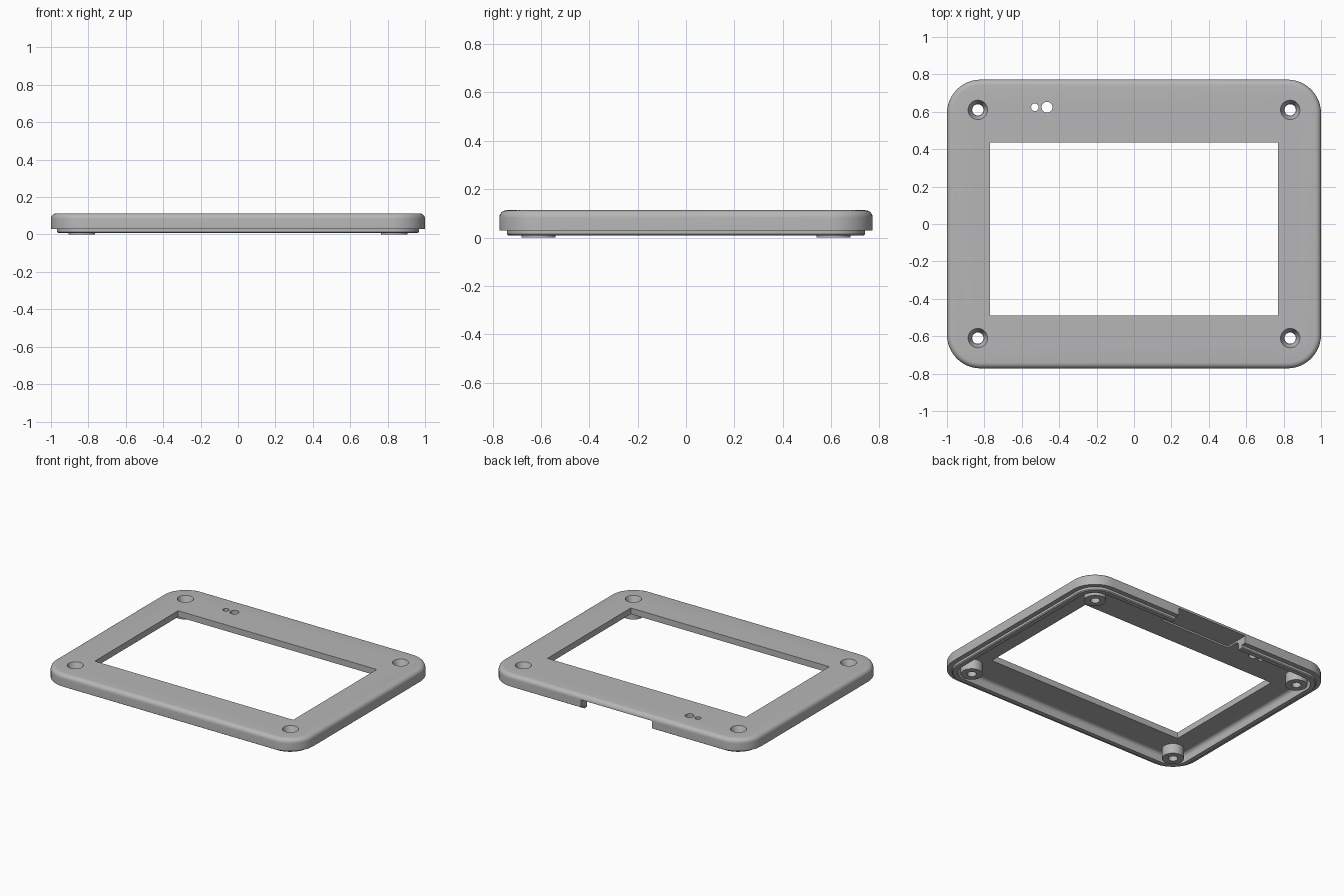
import bpy, bmesh, math
from mathutils import Matrix

cube = bpy.data.objects.get("Cube")
if cube:
    bpy.data.objects.remove(cube, do_unlink=True)

HALF_X, HALF_Y, CORNER = 1.0, 0.772, 0.18
TOP, RIM, LIP, UNDER = 0.113, 0.03, 0.008, 0.07
SCREW_X, SCREW_Y = 0.835, 0.61

grey = bpy.data.materials.new("plain grey")
grey.use_nodes = True
colour = (0.47, 0.47, 0.47, 1)
grey.diffuse_color = colour
grey.node_tree.nodes["Principled BSDF"].inputs["Base Color"].default_value = colour


def make_object(name, bm):
    bmesh.ops.recalc_face_normals(bm, faces=bm.faces[:])
    mesh = bpy.data.meshes.new(name)
    bm.to_mesh(mesh)
    bm.free()
    mesh.materials.append(grey)
    obj = bpy.data.objects.new(name, mesh)
    bpy.context.collection.objects.link(obj)
    return obj


def rounded_ring(bm, inset, z, steps=12):
    """Rounded rectangle, moved inward by inset."""
    r = CORNER - inset
    ring = []
    for quarter, (sx, sy) in enumerate([(1, 1), (-1, 1), (-1, -1), (1, -1)]):
        for i in range(steps + 1):
            a = math.pi / 2 * (quarter + i / steps)
            ring.append(bm.verts.new((sx * (HALF_X - CORNER) + r * math.cos(a),
                                      sy * (HALF_Y - CORNER) + r * math.sin(a), z)))
    return ring


def fillet(inset, z, r, steps=6):
    """Quarter round from the flat top outward and down to the wall."""
    angles = [math.pi / 2 * i / steps for i in range(steps + 1)]
    return [(inset + r * (1 - math.sin(a)), z - r * (1 - math.cos(a))) for a in angles]


def loft(name, profile):
    bm = bmesh.new()
    rings = [rounded_ring(bm, inset, z) for inset, z in profile]
    for a, b in zip(rings, rings[1:]):
        for i in range(len(a)):
            j = (i + 1) % len(a)
            bm.faces.new((a[i], a[j], b[j], b[i]))
    bm.faces.new(rings[0])
    bm.faces.new(rings[-1])
    return make_object(name, bm)


def box(name, x0, x1, y0, y1, z0, z1):
    bm = bmesh.new()
    bmesh.ops.create_cube(bm, size=1)
    size = Matrix.Diagonal((x1 - x0, y1 - y0, z1 - z0, 1))
    centre = Matrix.Translation(((x0 + x1) / 2, (y0 + y1) / 2, (z0 + z1) / 2))
    bm.transform(centre @ size)
    return make_object(name, bm)


def cone(name, x, y, z0, z1, r0, r1):
    bm = bmesh.new()
    bmesh.ops.create_cone(bm, cap_ends=True, segments=40, radius1=r0, radius2=r1,
                          depth=z1 - z0,
                          matrix=Matrix.Translation((x, y, (z0 + z1) / 2)))
    return make_object(name, bm)


def combine(target, tool, operation):
    mod = target.modifiers.new("cut", 'BOOLEAN')
    mod.operation = operation
    mod.solver = 'EXACT'
    mod.object = tool
    bpy.context.view_layer.objects.active = target
    bpy.ops.object.modifier_apply(modifier=mod.name)
    bpy.data.objects.remove(tool, do_unlink=True)


# Hollow cover: rounded top edge, stepped locating lip, filleted inside
outside = fillet(0, TOP, 0.03) + [(0, RIM), (0.032, RIM), (0.032, LIP + 0.006), (0.038, LIP)]
inside = [(0.068, LIP)] + fillet(0.068, UNDER, 0.025)[::-1]
frame = loft("bezel_frame", outside + inside)

# Display window and rear cable notch
combine(frame, box("window_cutter", -0.77, 0.77, -0.488, 0.437, -0.1, 0.3), 'DIFFERENCE')
combine(frame, box("notch_cutter", -0.275, 0.275, 0.6, 0.9, -0.1, 0.082), 'DIFFERENCE')

# Indicator holes
for x, r in ((-0.53, 0.02), (-0.465, 0.029)):
    combine(frame, cone("indicator_cutter", x, 0.624, -0.1, 0.3, r, r), 'DIFFERENCE')

# Screw posts with countersunk through holes
for sx in (-1, 1):
    for sy in (-1, 1):
        x, y = sx * SCREW_X, sy * SCREW_Y
        combine(frame, cone("screw_post", x, y, 0, 0.09, 0.07, 0.07), 'UNION')
        combine(frame, cone("screw_cutter", x, y, -0.1, 0.3, 0.03, 0.03), 'DIFFERENCE')
        combine(frame, cone("countersink_cutter", x, y, 0.065, TOP + 0.005, 0.032, 0.054),
                'DIFFERENCE')

bpy.ops.object.select_all(action='DESELECT')
frame.select_set(True)
bpy.context.view_layer.objects.active = frame
bpy.ops.object.shade_smooth_by_angle(angle=math.radians(30))
